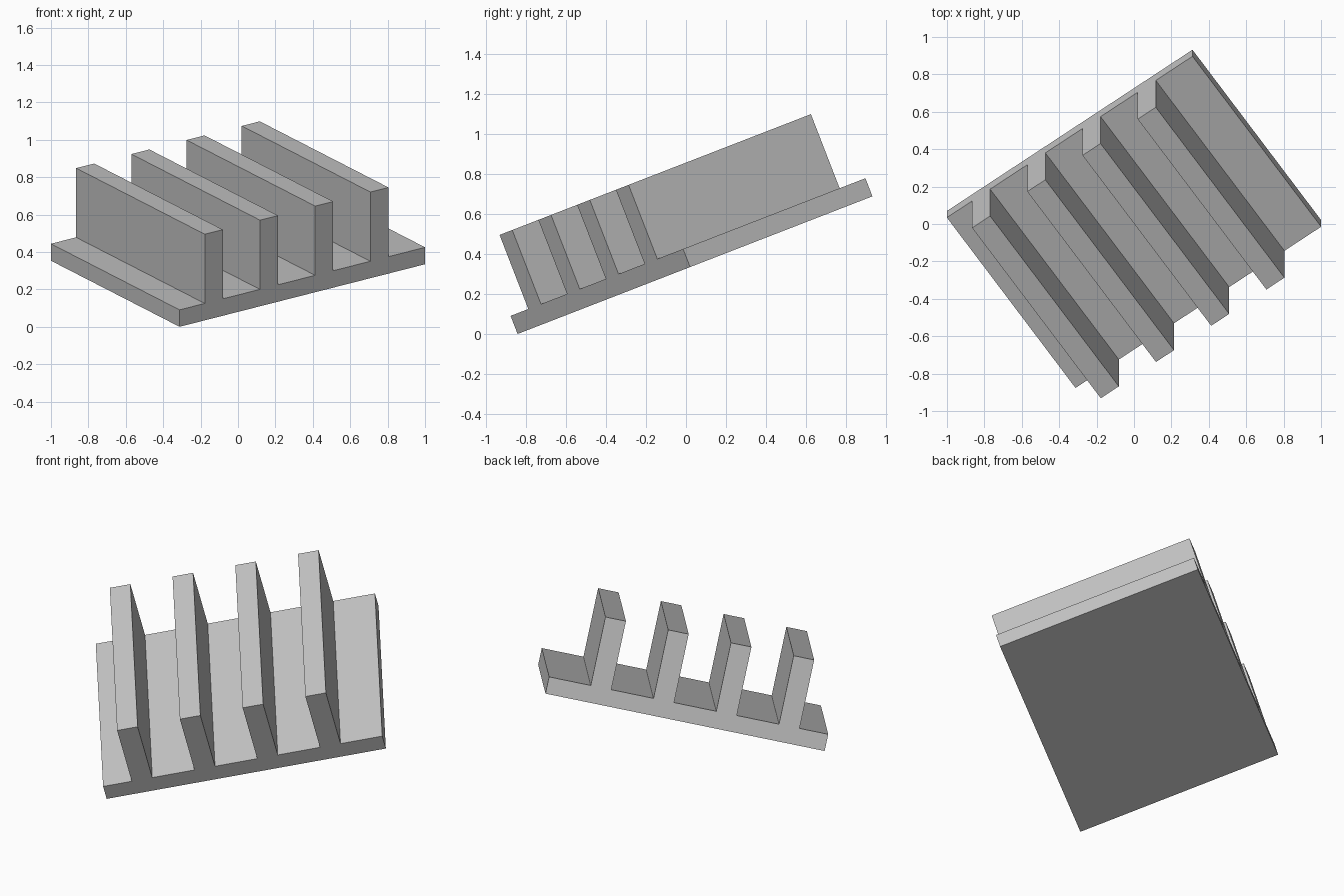
import bpy
import bmesh
from math import radians
from mathutils import Matrix

cube = bpy.data.objects.get("Cube")
if cube:
    bpy.data.objects.remove(cube, do_unlink=True)

# Plate and fin sizes
LENGTH, DEPTH, THICK = 1.606, 1.195, 0.097
FIN_START, FIN_PITCH, FIN_WIDTH, FIN_HEIGHT, FIN_COUNT = 0.165, 0.361, 0.118, 0.397, 4
TILT, TURN = radians(21.2), radians(35.15)

# Plain grey material
grey = bpy.data.materials.new("plain grey")
grey.use_nodes = True
colour = (0.55, 0.55, 0.55, 1)
grey.diffuse_color = colour
grey.node_tree.nodes["Principled BSDF"].inputs["Base Color"].default_value = colour

# Comb profile: flat base with upright fins
profile = [(0, 0), (0, THICK)]
for i in range(FIN_COUNT):
    left = FIN_START + i * FIN_PITCH
    right = left + FIN_WIDTH
    top = THICK + FIN_HEIGHT
    profile += [(left, THICK), (left, top), (right, top), (right, THICK)]
profile += [(LENGTH, THICK), (LENGTH, 0)]

# Extrude the profile through the depth
bm = bmesh.new()
face = bm.faces.new([bm.verts.new((x - LENGTH / 2, -DEPTH / 2, z)) for x, z in profile])
extruded = bmesh.ops.extrude_face_region(bm, geom=[face])["geom"]
moved = [v for v in extruded if isinstance(v, bmesh.types.BMVert)]
bmesh.ops.translate(bm, verts=moved, vec=(0, DEPTH, 0))
bmesh.ops.recalc_face_normals(bm, faces=bm.faces)
mesh = bpy.data.meshes.new("finned_plate")
bm.to_mesh(mesh)
bm.free()
mesh.materials.append(grey)

# Turn the part on its base, tilt it and rest its low corner on the floor
plate = bpy.data.objects.new("finned_plate", mesh)
bpy.context.collection.objects.link(plate)
spin = Matrix.Rotation(TILT, 4, "X") @ Matrix.Rotation(TURN, 4, "Z")
points = [spin @ v.co for v in mesh.vertices]
mid = [(min(p[k] for p in points) + max(p[k] for p in points)) / 2 for k in range(2)]
floor = min(p.z for p in points)
plate.matrix_world = Matrix.Translation((-mid[0], -mid[1], -floor)) @ spin
